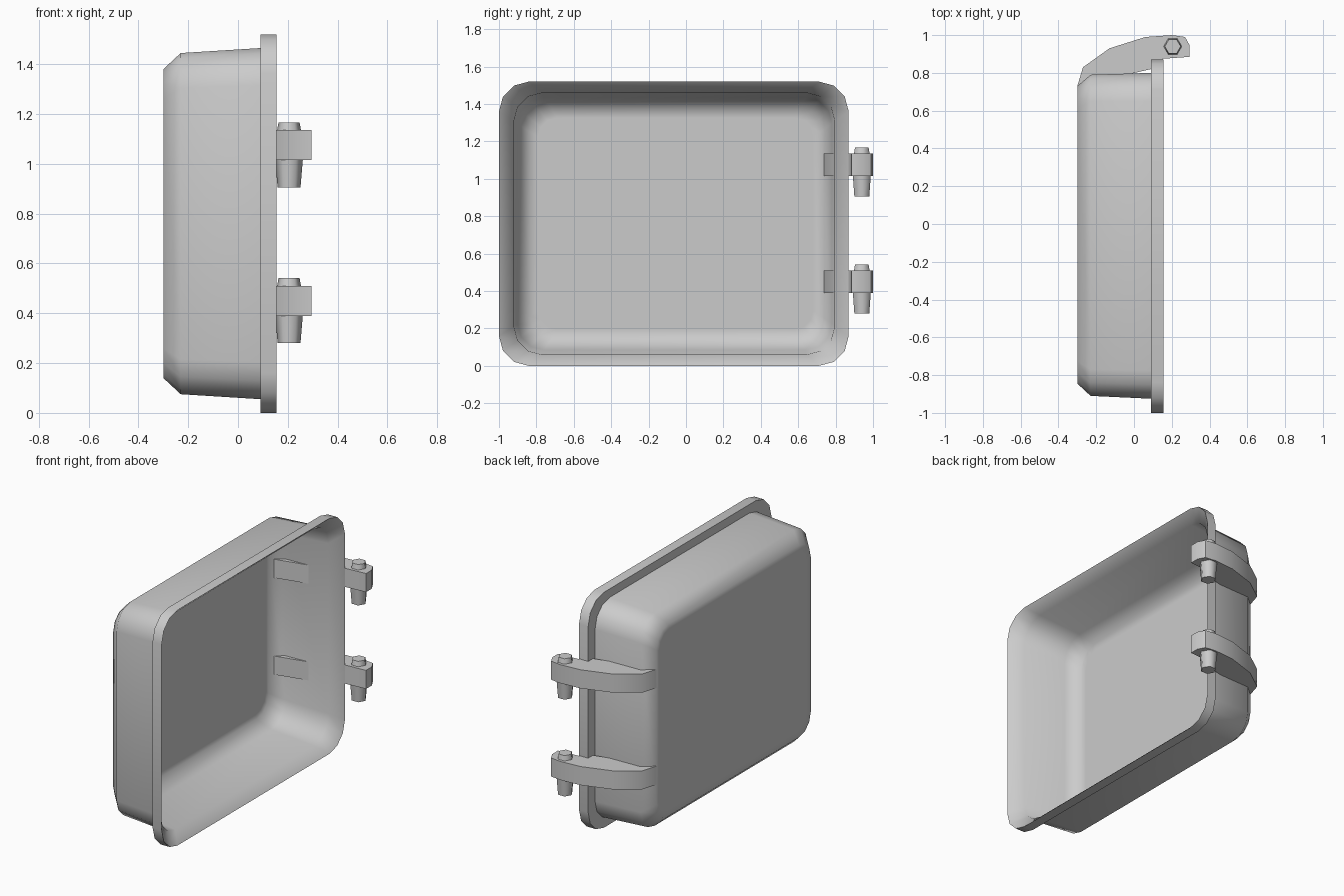
import bpy, bmesh, math

if "Cube" in bpy.data.objects:
    bpy.data.objects.remove(bpy.data.objects["Cube"], do_unlink=True)

metal = bpy.data.materials.new("grey metal")
GREY = (0.6, 0.6, 0.6, 1)
metal.use_nodes = True
metal.diffuse_color = GREY
metal.node_tree.nodes["Principled BSDF"].inputs["Base Color"].default_value = GREY


def finish(name, bm, angle):
    bmesh.ops.recalc_face_normals(bm, faces=bm.faces)
    mesh = bpy.data.meshes.new(name)
    bm.to_mesh(mesh)
    bm.free()
    mesh.materials.append(metal)
    ob = bpy.data.objects.new(name, mesh)
    bpy.context.collection.objects.link(ob)
    bpy.ops.object.select_all(action='DESELECT')
    ob.select_set(True)
    bpy.context.view_layer.objects.active = ob
    bpy.ops.object.shade_smooth_by_angle(angle=math.radians(angle))
    return ob


def rounded_ring(bm, x, y0, y1, z0, z1, r, steps=3):
    """Rounded rectangle standing in the plane at x."""
    corners = [(y1 - r, z1 - r), (y0 + r, z1 - r), (y0 + r, z0 + r), (y1 - r, z0 + r)]
    ring = []
    for q, (cy, cz) in enumerate(corners):
        for k in range(steps + 1):
            a = math.pi / 2 * (q + k / steps)
            ring.append(bm.verts.new((x, cy + r * math.cos(a), cz + r * math.sin(a))))
    return ring


def loft(bm, rings):
    for a, b in zip(rings, rings[1:]):
        n = len(a)
        for i in range(n):
            j = (i + 1) % n
            bm.faces.new((a[i], a[j], b[j], b[i]))
    bm.faces.new(rings[0])
    bm.faces.new(rings[-1])


# Door pan: outer skin, flange, then the flared inner skin
bm = bmesh.new()
profile = [
    (-0.30, -0.80, 0.69, 0.185, 1.335, 0.10),
    (-0.30, -0.845, 0.73, 0.14, 1.38, 0.12),
    (-0.23, -0.91, 0.79, 0.075, 1.445, 0.14),
    (0.09, -0.925, 0.80, 0.055, 1.465, 0.15),
    (0.09, -1.0, 0.87, 0.0, 1.52, 0.16),
    (0.155, -1.0, 0.87, 0.0, 1.52, 0.16),
    (0.09, -0.92, 0.795, 0.06, 1.46, 0.15),
    (-0.21, -0.90, 0.78, 0.085, 1.435, 0.14),
    (-0.285, -0.835, 0.72, 0.15, 1.37, 0.12),
    (-0.285, -0.79, 0.68, 0.195, 1.325, 0.10),
]
loft(bm, [rounded_ring(bm, *p) for p in profile])
finish("door_pan", bm, 60)

# Hinge arm outline, seen from above
ARM = [(-0.30, 0.73), (-0.27, 0.83), (-0.13, 0.93), (0.06, 0.99), (0.20, 1.0),
       (0.27, 0.99), (0.295, 0.945), (0.295, 0.885), (0.155, 0.875), (0.09, 0.82)]


def hinge_arm(name, z0, z1):
    bm = bmesh.new()
    loft(bm, [[bm.verts.new((x, y, z)) for x, y in ARM] for z in (z0, z1)])
    finish(name, bm, 40)


def hex_stud(name, z0, z1, r0, r1):
    """Tapered six-sided pin on the hinge axis."""
    bm = bmesh.new()
    rings = []
    for z, r in ((z0, r0), (z1, r1)):
        rings.append([bm.verts.new((0.205 + r * math.cos(k * math.pi / 3),
                                    0.94 + r * math.sin(k * math.pi / 3), z))
                      for k in range(6)])
    loft(bm, rings)
    finish(name, bm, 65)


# Two hinges
for label, z in (("lower", 0.39), ("upper", 1.015)):
    hinge_arm(label + "_hinge_arm", z, z + 0.12)
    hex_stud(label + "_hinge_pin", z - 0.11, z + 0.01, 0.046, 0.056)
    hex_stud(label + "_hinge_pin_head", z + 0.11, z + 0.152, 0.05, 0.042)
